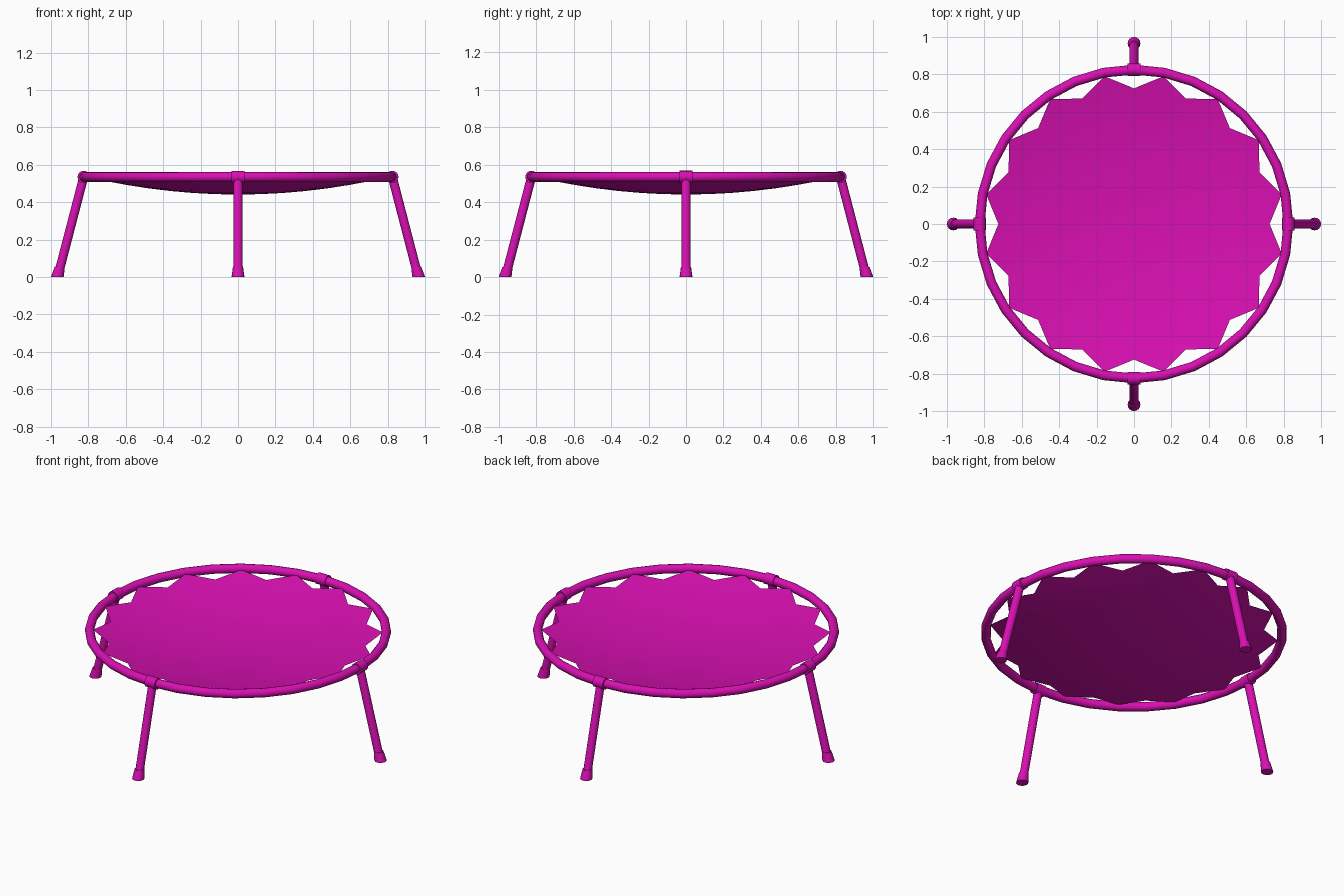
import bpy, bmesh, math
from mathutils import Vector, Matrix

if "Cube" in bpy.data.objects:
    bpy.data.objects.remove(bpy.data.objects["Cube"])

mat = bpy.data.materials.new("magenta")
mat.diffuse_color = (0.70, 0.005, 0.45, 1)
mat.use_nodes = True
mat.node_tree.nodes["Principled BSDF"].inputs["Base Color"].default_value = mat.diffuse_color

RING_R, RING_Z, TUBE_R = 0.825, 0.535, 0.026


def finish(bm, name, angle=50):
    bmesh.ops.recalc_face_normals(bm, faces=bm.faces)
    me = bpy.data.meshes.new(name)
    bm.to_mesh(me)
    bm.free()
    ob = bpy.data.objects.new(name, me)
    bpy.context.collection.objects.link(ob)
    me.materials.append(mat)
    bpy.ops.object.select_all(action='DESELECT')
    ob.select_set(True)
    bpy.context.view_layer.objects.active = ob
    bpy.ops.object.shade_smooth_by_angle(angle=math.radians(angle))
    return ob


def bridge(bm, a, b):
    n = len(a)
    for i in range(n):
        j = (i + 1) % n
        bm.faces.new((a[i], a[j], b[j], b[i]))


def add_rod(bm, p0, p1, radius, sides=16):
    d = p1 - p0
    m = Matrix.Translation((p0 + p1) / 2) @ d.to_track_quat('Z', 'Y').to_matrix().to_4x4()
    bmesh.ops.create_cone(bm, cap_ends=True, segments=sides, radius1=radius,
                          radius2=radius, depth=d.length, matrix=m)


# Round frame
bpy.ops.mesh.primitive_torus_add(major_segments=32, minor_segments=12,
                                 major_radius=RING_R, minor_radius=TUBE_R,
                                 location=(0, 0, RING_Z))
frame = bpy.context.object
frame.name = "frame_ring"
frame.data.materials.append(mat)
bpy.ops.object.shade_smooth_by_angle(angle=math.radians(50))

# Sagging mat with sixteen points along its edge
bm = bmesh.new()


def sag(r):
    return 0.441 + 0.094 * (r / 0.805) ** 2


def mat_loop(r_even, r_odd):
    loop = []
    for i in range(32):
        r, a = (r_odd if i % 2 else r_even), math.tau * i / 32
        loop.append(bm.verts.new((r * math.cos(a), r * math.sin(a), sag(r))))
    return loop


centre = bm.verts.new((0, 0, sag(0)))
prev = mat_loop(0.12, 0.12)
for i in range(32):
    bm.faces.new((centre, prev[i], prev[(i + 1) % 32]))
for r in (0.24, 0.36, 0.48, 0.59, 0.67):
    cur = mat_loop(r, r)
    bridge(bm, prev, cur)
    prev = cur
bridge(bm, prev, mat_loop(0.725, 0.805))
sheet = finish(bm, "mat")
if sheet.data.polygons[0].normal.z < 0:
    sheet.data.flip_normals()

# Four splayed legs, each with a clamp sleeve and a flared foot
for k, side in enumerate(("right", "back", "left", "front")):
    spin = Matrix.Rotation(k * math.pi / 2, 4, 'Z')

    bm = bmesh.new()
    add_rod(bm, Vector((RING_R, 0, RING_Z)), Vector((0.959, 0, 0.02)), 0.024)
    bm.transform(spin)
    finish(bm, side + "_leg")

    bm = bmesh.new()
    add_rod(bm, Vector((RING_R, -0.034, RING_Z)), Vector((RING_R, 0.034, RING_Z)), 0.033)
    bm.transform(spin)
    finish(bm, side + "_clamp")

    bm = bmesh.new()
    loops = []
    for x, z, r in ((0.966, 0, 0.034), (0.963, 0.012, 0.033), (0.953, 0.055, 0.027)):
        loops.append([bm.verts.new((x + r * math.cos(math.tau * i / 16),
                                    r * math.sin(math.tau * i / 16), z)) for i in range(16)])
    bridge(bm, loops[0], loops[1])
    bridge(bm, loops[1], loops[2])
    bm.faces.new(loops[0])
    bm.faces.new(loops[2])
    bm.transform(spin)
    finish(bm, side + "_foot")
